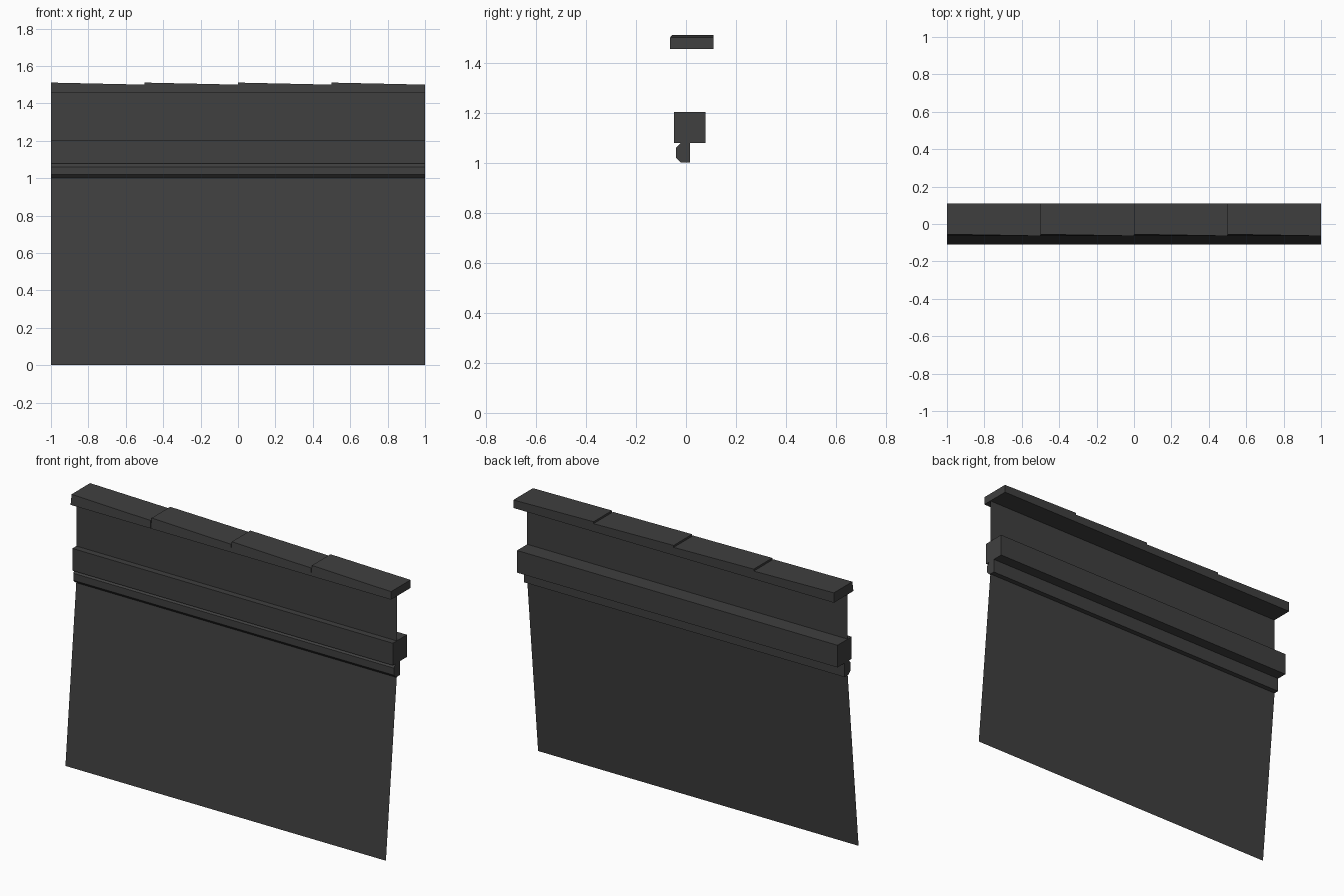
import bpy

cube = bpy.data.objects.get("Cube")
if cube:
    bpy.data.objects.remove(cube, do_unlink=True)

grey = bpy.data.materials.new("dark grey")
grey.use_nodes = True
COLOUR = (0.05, 0.05, 0.05, 1)
grey.diffuse_color = COLOUR
grey.node_tree.nodes["Principled BSDF"].inputs["Base Color"].default_value = COLOUR


def loft(name, left, right, x0=-1.0, x1=1.0, closed=True):
    """Join two (y, z) profiles at x0 and x1; closed adds the end caps."""
    n = len(left)
    verts = [(x0, y, z) for y, z in left] + [(x1, y, z) for y, z in right]
    count = n if closed else n - 1
    faces = [(i, (i + 1) % n, (i + 1) % n + n, i + n) for i in range(count)]
    if closed:
        faces += [tuple(reversed(range(n))), tuple(range(n, 2 * n))]
    mesh = bpy.data.meshes.new(name)
    mesh.from_pydata(verts, [], faces)
    mesh.materials.append(grey)
    obj = bpy.data.objects.new(name, mesh)
    bpy.context.collection.objects.link(obj)
    return obj


def box_profile(y0, y1, z0, z1):
    return [(y0, z0), (y1, z0), (y1, z1), (y0, z1)]


# Thin wall sheet: sloping skirt below, upright panel above
wall = [(-0.11, 0), (-0.013, 1.0), (-0.013, 1.47)]
loft("wall_sheet", wall, wall, closed=False)

# Chamfered moulding under the rail
trim = [(0.016, 1.0), (0.016, 1.08), (-0.02, 1.08),
        (-0.04, 1.06), (-0.04, 1.02), (-0.02, 1.0)]
trim.reverse()
loft("lower_moulding", trim, trim)

# Square rail
rail = box_profile(-0.048, 0.078, 1.078, 1.203)
loft("square_rail", rail, rail)

# Four cap stones, each falling towards its right-hand end
for i in range(4):
    x = -1 + i * 0.5
    high = box_profile(-0.064, 0.11, 1.455, 1.511)
    high[3] = (-0.055, 1.511)
    low = box_profile(-0.064, 0.11, 1.455, 1.5)
    loft(f"cap_stone_{i + 1}", high, low, x, x + 0.5)
